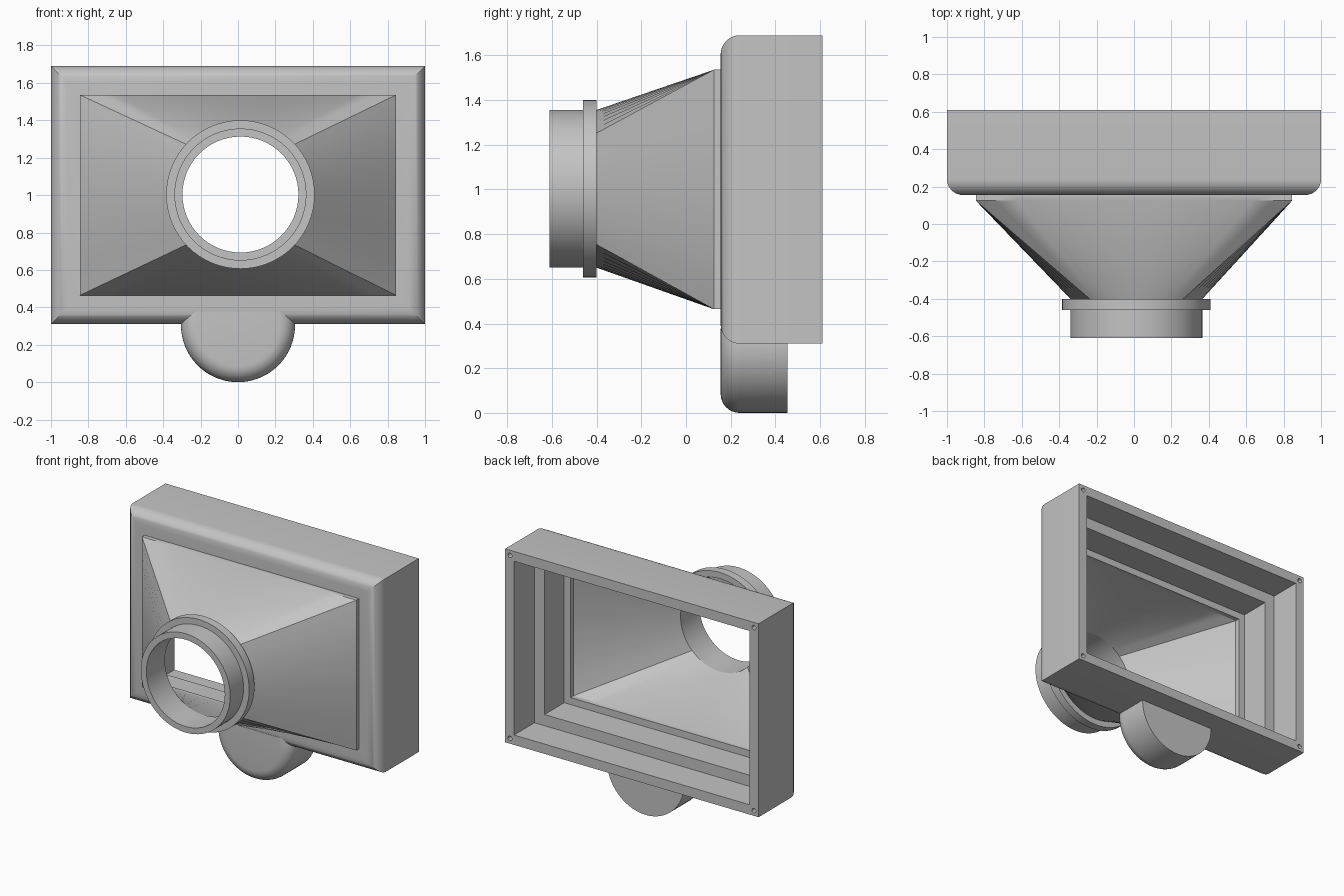
import bpy, bmesh, math

if "Cube" in bpy.data.objects:
    bpy.data.objects.remove(bpy.data.objects["Cube"])

GREY = (0.55, 0.55, 0.55, 1)
grey = bpy.data.materials.new("light_grey")
grey.diffuse_color = GREY
grey.use_nodes = True
grey.node_tree.nodes["Principled BSDF"].inputs["Base Color"].default_value = GREY

BACK, STEP, FRONT, LIP, NECK, MOUTH = 0.61, 0.38, 0.155, 0.125, -0.40, -0.61
ROUND = 0.085           # front edge radius
SEGS = 64               # points around the funnel and neck


def rect(inset, y, per_side=1):
    """Rectangle ring, inset from the housing outline."""
    hx, hz = 1 - inset, 0.69 - inset
    corners = [(hx, hz), (-hx, hz), (-hx, -hz), (hx, -hz)]
    pts = []
    for i, (ax, az) in enumerate(corners):
        bx, bz = corners[(i + 1) % 4]
        for k in range(per_side):
            t = k / per_side
            pts.append((ax + (bx - ax) * t, y, 1 + az + (bz - az) * t))
    return pts


def circle(r, y):
    """Ring around the neck axis, starting at the same corner as rect."""
    angles = [math.pi / 4 + math.tau * i / SEGS for i in range(SEGS)]
    return [(0.013 + r * math.cos(a), y, 1.003 + r * math.sin(a)) for a in angles]


def skin(name, rings, loop=True):
    """Skin rings into a solid, either looping round or capped at both ends."""
    bm = bmesh.new()
    rows = [[bm.verts.new(p) for p in ring] for ring in rings]
    n = len(rows[0])
    for i in range(len(rows) if loop else len(rows) - 1):
        a, b = rows[i], rows[(i + 1) % len(rows)]
        for j in range(n):
            k = (j + 1) % n
            bm.faces.new((a[j], a[k], b[k], b[j]))
    if not loop:
        bm.faces.new(rows[0])
        bm.faces.new(rows[-1])
    bmesh.ops.recalc_face_normals(bm, faces=bm.faces)
    mesh = bpy.data.meshes.new(name)
    bm.to_mesh(mesh)
    bm.free()
    mesh.materials.append(grey)
    obj = bpy.data.objects.new(name, mesh)
    bpy.context.collection.objects.link(obj)
    return obj


def activate(obj):
    bpy.ops.object.select_all(action='DESELECT')
    obj.select_set(True)
    bpy.context.view_layer.objects.active = obj


def fillet(steps=8):
    """Quarter round as (inset, y) pairs, from the side to the front face."""
    for i in range(steps + 1):
        a = math.pi / 2 * i / steps
        yield ROUND * (1 - math.cos(a)), FRONT + ROUND * (1 - math.sin(a))


# Hollow rectangular housing with a stepped inside
profile = [(0, BACK), *fillet(), (0.2, FRONT), (0.2, FRONT + 0.004),
           (0.15, FRONT + 0.004), (0.15, STEP), (0.07, STEP), (0.07, BACK)]
housing = skin("housing", [rect(t, y) for t, y in profile])

# Screw holes in the four corners of the back rim
for sx in (-1, 1):
    for sz in (-1, 1):
        bpy.ops.mesh.primitive_cylinder_add(
            vertices=16, radius=0.016, depth=0.3,
            location=(sx * 0.963, BACK, 1 + sz * 0.653), rotation=(math.pi / 2, 0, 0))
        cutter = bpy.context.object
        cutter.hide_render = True
        activate(housing)
        cut = housing.modifiers.new("screw_hole", 'BOOLEAN')
        cut.operation = 'DIFFERENCE'
        cut.solver = 'EXACT'
        cut.object = cutter
        bpy.ops.object.modifier_apply(modifier=cut.name)
        bpy.data.objects.remove(cutter)

# Funnel blending the rectangle into the round neck
side = SEGS // 4
funnel = skin("funnel", [
    rect(0.154, FRONT, side), rect(0.154, LIP, side), circle(0.353, NECK),
    circle(0.31, NECK), rect(0.2, LIP, side), rect(0.2, FRONT, side)])

# Round neck and its raised collar
neck = skin("neck", [circle(0.353, NECK), circle(0.353, MOUTH),
                     circle(0.31, MOUTH), circle(0.31, NECK)])
collar = skin("collar", [circle(0.397, NECK), circle(0.397, -0.46),
                         circle(0.33, -0.46), circle(0.33, NECK)])


# Rounded tab under the housing, its flat top buried in the wall
def tab_ring(r, y, top=0.072, count=40):
    start = math.pi - math.asin(top / r)
    sweep = math.pi + 2 * math.asin(top / r)
    angles = [start + sweep * i / count for i in range(count + 1)]
    return [(r * math.cos(a), y, 0.305 + r * math.sin(a)) for a in angles]


tab = skin("bottom_tab", [tab_ring(0.305, 0.455)] +
           [tab_ring(0.305 - t, y) for t, y in fillet()], loop=False)

for obj in (housing, funnel, neck, collar, tab):
    activate(obj)
    bpy.ops.object.shade_smooth_by_angle(angle=math.radians(30))
